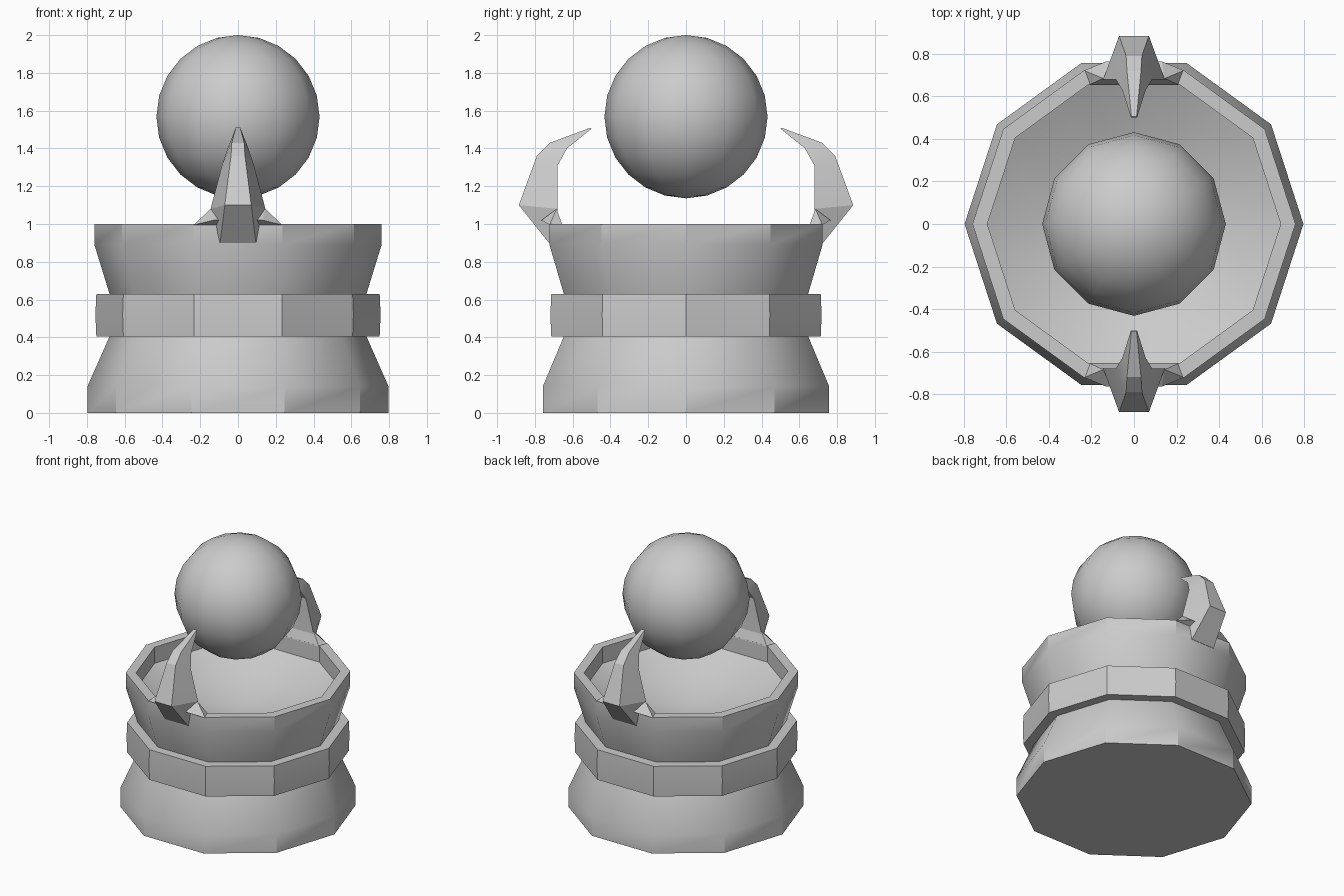
import bpy, bmesh, math

if "Cube" in bpy.data.objects:
    bpy.data.objects.remove(bpy.data.objects["Cube"])

def finish(name, bm, angle=35):
    bmesh.ops.recalc_face_normals(bm, faces=bm.faces)
    me = bpy.data.meshes.new(name)
    bm.to_mesh(me)
    bm.free()
    ob = bpy.data.objects.new(name, me)
    bpy.context.collection.objects.link(ob)
    bpy.ops.object.select_all(action='DESELECT')
    ob.select_set(True)
    bpy.context.view_layer.objects.active = ob
    bpy.ops.object.shade_smooth_by_angle(angle=math.radians(angle))
    return ob

def lathe(name, profile, sides, angle=35):
    # profile of (radius, z); radius 0 closes on the axis
    bm = bmesh.new()
    rings = []
    for r, z in profile:
        if r == 0:
            rings.append([bm.verts.new((0, 0, z))] * sides)
        else:
            rings.append([bm.verts.new((r * math.cos(math.tau * i / sides),
                                        r * math.sin(math.tau * i / sides), z))
                          for i in range(sides)])
    for a, b in zip(rings, rings[1:]):
        for i in range(sides):
            j = (i + 1) % sides
            bm.faces.new(list(dict.fromkeys((a[i], a[j], b[j], b[i]))))
    return finish(name, bm, angle)

# ten-sided pedestal with collar band and hollow bowl
lathe("pedestal", [
    (0, 0), (0.797, 0), (0.797, 0.14), (0.68, 0.405),
    (0.75, 0.405), (0.755, 0.52), (0.75, 0.63), (0.68, 0.63),
    (0.76, 0.89), (0.76, 1.0), (0.69, 1.0), (0.69, 0.88),
    (0.45, 0.76), (0.2, 0.69), (0, 0.67)], 10)

# floating ball
bm = bmesh.new()
bmesh.ops.create_uvsphere(bm, u_segments=12, v_segments=12, radius=0.432)
bmesh.ops.translate(bm, verts=bm.verts, vec=(0, 0, 1.568))
finish("ball", bm, 60)

# claw sections: outer (half width, y, z), inner (half width, y, z)
SECTIONS = [
    ((0.095, 0.725, 0.90), (0.12, 0.67, 0.90)),
    ((0.07, 0.885, 1.10), (0.145, 0.68, 1.08)),
    ((0.037, 0.79, 1.36), (0.085, 0.68, 1.31)),
    ((0.033, 0.72, 1.43), (0.055, 0.63, 1.40)),
    ((0.012, 0.505, 1.51), (0.014, 0.50, 1.505)),
]
# flared foot gripping the rim (mirrored in x)
FOOT = [(0.235, 0.722, 0.995), (0.21, 0.655, 0.995), (0.145, 0.685, 1.08), (0.13, 0.765, 1.02)]

for side, label in ((-1, "front"), (1, "back")):
    bm = bmesh.new()
    rings = []
    for (ow, oy, oz), (iw, iy, iz) in SECTIONS:
        rings.append([bm.verts.new(p) for p in (
            (-ow, side * oy, oz), (ow, side * oy, oz),
            (iw, side * iy, iz), (-iw, side * iy, iz))])
    for a, b in zip(rings, rings[1:]):
        for i in range(4):
            j = (i + 1) % 4
            bm.faces.new((a[i], a[j], b[j], b[i]))
    bm.faces.new(rings[0])
    bm.faces.new(rings[-1])
    finish(label + "_claw", bm, 20)

    bm = bmesh.new()
    for x, y, z in FOOT:
        for s in (-1, 1):
            bm.verts.new((s * x, side * y, z))
    bmesh.ops.convex_hull(bm, input=bm.verts)
    finish(label + "_claw_foot", bm, 20)
